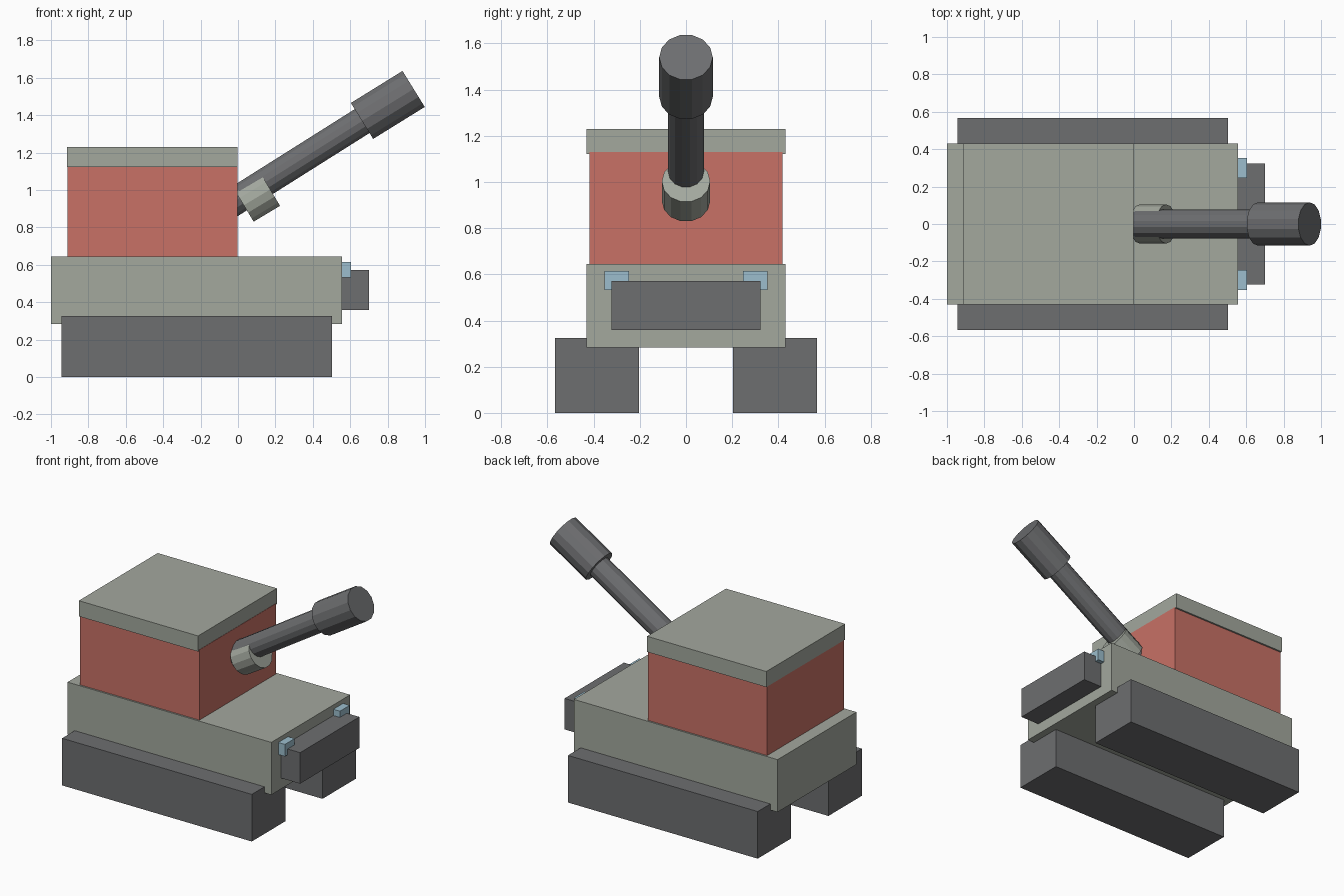
import bpy
from math import radians, pi
from mathutils import Vector, Matrix

cube = bpy.data.objects.get("Cube")
if cube:
    bpy.data.objects.remove(cube, do_unlink=True)


def make_material(name, rgb):
    """Flat material from an 8-bit sRGB colour."""
    lin = [((c / 255 + 0.055) / 1.055) ** 2.4 for c in rgb]
    mat = bpy.data.materials.new(name)
    mat.use_nodes = True
    mat.diffuse_color = (*lin, 1)
    bsdf = mat.node_tree.nodes["Principled BSDF"]
    bsdf.inputs["Base Color"].default_value = (*lin, 1)
    bsdf.inputs["Roughness"].default_value = 0.9
    return mat


armour = make_material("grey green", (163, 168, 158))
red = make_material("brick red", (200, 113, 102))
dark = make_material("dark grey", (109, 110, 112))
glass = make_material("pale blue", (156, 190, 205))


def box(name, mat, x, y, z):
    """Box spanning the given (low, high) ranges."""
    low, high = Vector((x[0], y[0], z[0])), Vector((x[1], y[1], z[1]))
    bpy.ops.mesh.primitive_cube_add(size=1)
    obj = bpy.context.object
    obj.name = name
    obj.data.transform(Matrix.Translation((low + high) / 2)
                       @ Matrix.Diagonal((*(high - low), 1)))
    obj.data.materials.append(mat)
    return obj


def tube(name, mat, start, end, radius, sides=14):
    """Faceted cylinder between two points in the XZ plane."""
    a, b = Vector((start[0], 0, start[1])), Vector((end[0], 0, end[1]))
    bpy.ops.mesh.primitive_cylinder_add(vertices=sides, radius=radius,
                                        depth=(b - a).length)
    obj = bpy.context.object
    obj.name = name
    tilt = (b - a).angle(Vector((0, 0, 1)))
    obj.data.transform(Matrix.Translation((a + b) / 2)
                       @ Matrix.Rotation(tilt, 4, 'Y'))
    obj.data.materials.append(mat)
    return obj


# Hull, turret and lid
box("hull", armour, (-1, 0.555), (-0.43, 0.43), (0.283, 0.645))
box("turret", red, (-0.912, -0.002), (-0.418, 0.418), (0.64, 1.13))
box("turret_lid", armour, (-0.914, -0.004), (-0.43, 0.43), (1.122, 1.23))

# Bumper on the nose
box("bumper", dark, (0.55, 0.70), (-0.323, 0.323), (0.358, 0.572))

# Tracks and headlights, one pair each
for side, s in (("front", -1), ("back", 1)):
    box(side + "_track", dark, (-0.945, 0.503),
        sorted((s * 0.203, s * 0.568)), (0, 0.325))
    box(side + "_headlight", glass, (0.55, 0.605),
        sorted((s * 0.247, s * 0.353)), (0.532, 0.615))

# Gun: collar, barrel and muzzle
tube("gun_collar", armour, (0.031, 0.918), (0.172, 1.003), 0.105)
tube("gun_barrel", dark, (-0.06, 0.912), (0.70, 1.391), 0.077)
tube("gun_muzzle", dark, (0.663, 1.369), (0.939, 1.54), 0.116)
